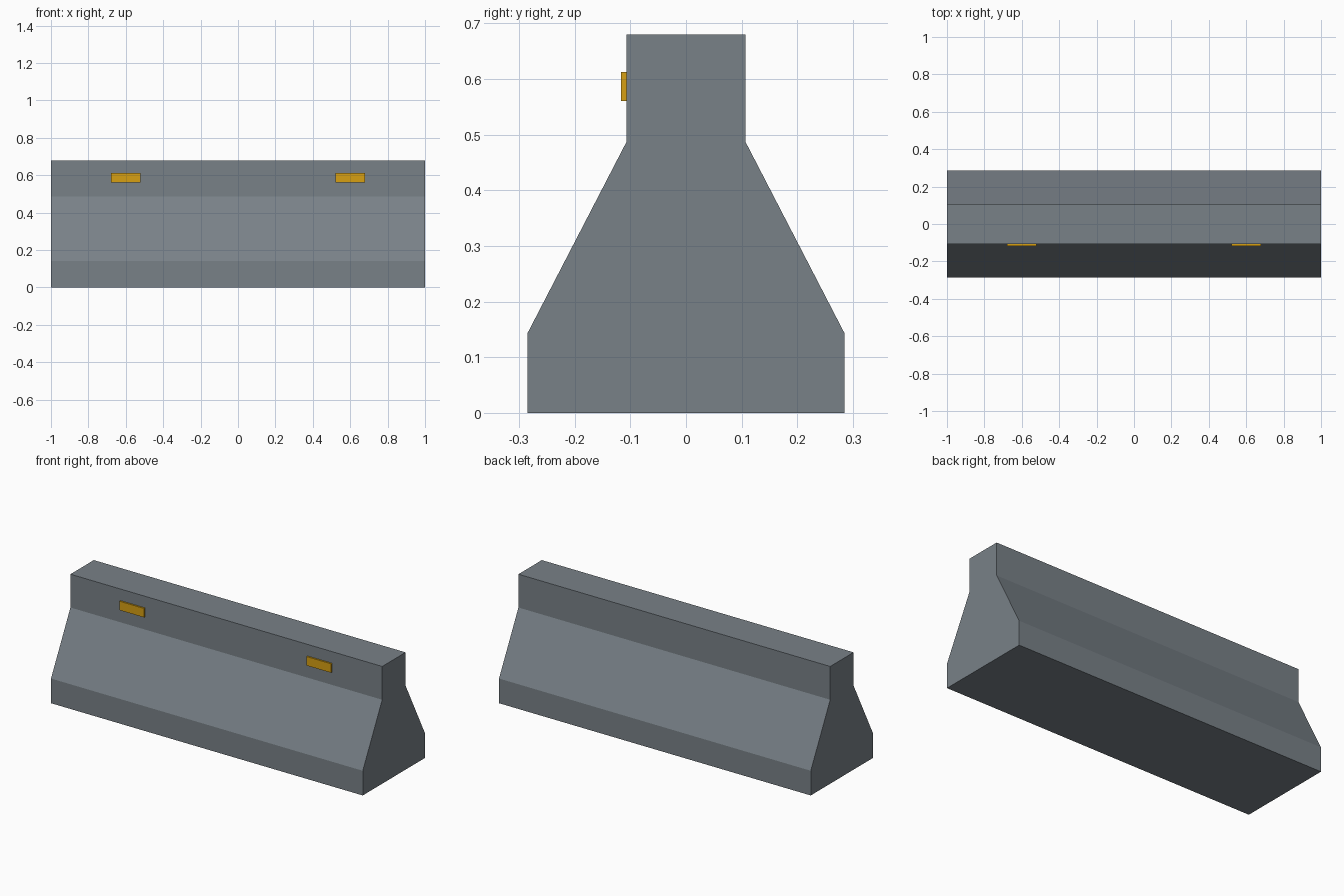
import bpy, bmesh

if "Cube" in bpy.data.objects:
    bpy.data.objects.remove(bpy.data.objects["Cube"])


def material(name, color):
    m = bpy.data.materials.new(name)
    m.diffuse_color = (*color, 1.0)
    m.use_nodes = True
    m.node_tree.nodes["Principled BSDF"].inputs["Base Color"].default_value = m.diffuse_color
    return m


def extrude_profile(name, profile, x0, x1, mat):
    """Closed (y, z) profile swept along x."""
    bm = bmesh.new()
    face = bm.faces.new([bm.verts.new((x0, y, z)) for y, z in profile])
    moved = bmesh.ops.extrude_face_region(bm, geom=[face])["geom"]
    verts = [v for v in moved if isinstance(v, bmesh.types.BMVert)]
    bmesh.ops.translate(bm, verts=verts, vec=(x1 - x0, 0, 0))
    bmesh.ops.recalc_face_normals(bm, faces=bm.faces)
    mesh = bpy.data.meshes.new(name)
    bm.to_mesh(mesh)
    bm.free()
    mesh.materials.append(mat)
    obj = bpy.data.objects.new(name, mesh)
    bpy.context.collection.objects.link(obj)
    return obj


concrete = material("concrete_grey", (0.19, 0.22, 0.245))
amber = material("reflector_amber", (0.68, 0.35, 0.006))

# Barrier body: half profile mirrored across y = 0
half = [(0.285, 0.0), (0.285, 0.143), (0.107, 0.487), (0.107, 0.68)]
profile = half + [(-y, z) for y, z in reversed(half)]
extrude_profile("barrier_body", profile, -1.0, 1.0, concrete)

# Reflector plates on the front of the upper wall
plate = [(-0.1165, 0.561), (-0.107, 0.561), (-0.107, 0.613), (-0.1165, 0.613)]
for side, cx in (("left", -0.6), ("right", 0.6)):
    extrude_profile("reflector_" + side, plate, cx - 0.079, cx + 0.079, amber)
